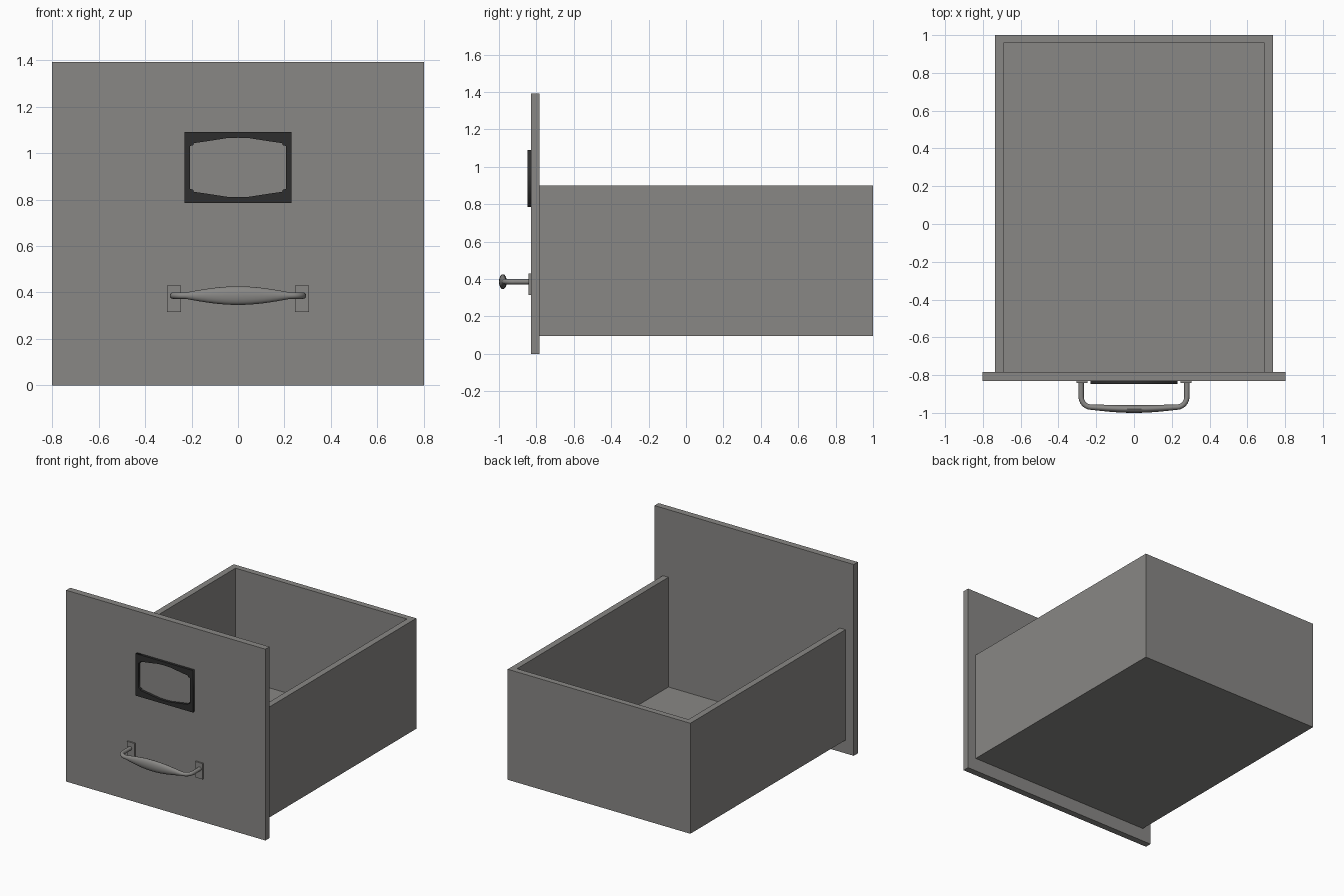
import bpy, bmesh, math
from mathutils import Vector

if "Cube" in bpy.data.objects:
    bpy.data.objects.remove(bpy.data.objects["Cube"])


def material(name, rgb):
    m = bpy.data.materials.new(name)
    m.diffuse_color = (*rgb, 1)
    m.use_nodes = True
    m.node_tree.nodes["Principled BSDF"].inputs["Base Color"].default_value = m.diffuse_color
    return m


GREY = material("warm_grey", (0.25, 0.245, 0.235))
DARK = material("charcoal", (0.027, 0.027, 0.027))


def add_mesh(name, bm, mat):
    bmesh.ops.recalc_face_normals(bm, faces=bm.faces)
    me = bpy.data.meshes.new(name)
    bm.to_mesh(me)
    bm.free()
    me.materials.append(mat)
    ob = bpy.data.objects.new(name, me)
    bpy.context.collection.objects.link(ob)
    return ob


def box(name, lo, hi, mat=GREY):
    bm = bmesh.new()
    bmesh.ops.create_cube(bm, size=1)
    for v in bm.verts:
        v.co = Vector([(a + b) / 2 + c * (b - a) for a, b, c in zip(lo, hi, v.co)])
    return add_mesh(name, bm, mat)


# Front panel and floor
box("front_panel", (-0.802, -0.83, 0), (0.802, -0.783, 1.392))
box("drawer_floor", (-0.69, -0.783, 0.096), (0.69, 0.957, 0.102))

# U-shaped drawer walls: plan outline extruded upwards
bm = bmesh.new()
plan = [(-0.735, -0.783), (-0.735, 1), (0.735, 1), (0.735, -0.783),
        (0.69, -0.783), (0.69, 0.957), (-0.69, 0.957), (-0.69, -0.783)]
low, high = [[bm.verts.new((x, y, z)) for x, y in plan] for z in (0.096, 0.9)]
for i in range(8):
    j = (i + 1) % 8
    bm.faces.new((low[i], low[j], high[j], high[i]))
for ring in (low, high):
    for a, b in ((0, 1), (1, 2), (2, 3)):
        bm.faces.new((ring[a], ring[b], ring[7 - b], ring[7 - a]))
add_mesh("drawer_walls", bm, GREY)

# Label frame: rectangle with a bowed, notched opening
quarter = [(0, .128), (.05, .126), (.1, .118), (.16, .109), (.19, .105),
           (.193, .096), (.207, .092)]
top = [(-x, z) for x, z in reversed(quarter[1:])] + quarter
opening = top + [(x, -z) for x, z in reversed(top)]
rect = [(-.23, .153), (.23, .153), (.23, -.153), (-.23, -.153)]
cu = bpy.data.curves.new("label_outline", 'CURVE')
cu.dimensions = '2D'
cu.fill_mode = 'BOTH'
cu.extrude = 0.009
for loop in (rect, opening):
    s = cu.splines.new('POLY')
    s.points.add(len(loop) - 1)
    for p, (x, z) in zip(s.points, loop):
        p.co = (x, z, 0, 1)
    s.use_cyclic_u = True
tmp = bpy.data.objects.new("label_outline", cu)
bpy.context.collection.objects.link(tmp)
bpy.context.view_layer.update()
me = bpy.data.meshes.new_from_object(tmp.evaluated_get(bpy.context.evaluated_depsgraph_get()))
bpy.data.objects.remove(tmp)
bm = bmesh.new()
bm.from_mesh(me)
bmesh.ops.remove_doubles(bm, verts=bm.verts, dist=1e-5)
for v in bm.verts:
    x, z, d = v.co
    v.co = (x, -0.839 + d, 0.938 + z)
frame = add_mesh("label_frame", bm, DARK)
frame.data.materials.clear()
frame.data.materials.append(DARK)
for p in frame.data.polygons:
    p.material_index = 0

# Handle mounting plates
for side, name in ((-1, "left"), (1, "right")):
    box(f"handle_plate_{name}", (side * 0.275 - 0.03, -0.841, 0.315),
        (side * 0.275 + 0.03, -0.829, 0.43))

# Handle bar: sections (x, y, half depth, half height) swept round the bend
half = [(0.28, -0.835, 0.014, 0.014), (0.28, -0.915, 0.014, 0.014)]
for i in range(1, 7):
    a = math.radians(15 * i)
    half.append((0.225 + 0.055 * math.cos(a), -0.915 - 0.055 * math.sin(a), 0.014, 0.014))
for i in range(1, 9):
    x = 0.225 * (1 - i / 8)
    k = math.cos(math.pi / 2 * x / 0.225)
    half.append((x, -0.970 - 0.009 * k, 0.014 + 0.007 * k, 0.014 + 0.026 * k))
path = half + [(-x, y, d, h) for x, y, d, h in reversed(half[:-1])]
bm = bmesh.new()
rings = []
for i, (x, y, d, h) in enumerate(path):
    p, q = path[max(i - 1, 0)], path[min(i + 1, len(path) - 1)]
    t = Vector((q[0] - p[0], q[1] - p[1], 0)).normalized()
    n = Vector((-t.y, t.x, 0))
    rings.append([bm.verts.new(Vector((x, y, 0.386)) + n * d * math.cos(a)
                               + Vector((0, 0, h * math.sin(a))))
                  for a in (math.tau * k / 16 for k in range(16))])
for r, s in zip(rings, rings[1:]):
    for k in range(16):
        bm.faces.new((r[k], r[(k + 1) % 16], s[(k + 1) % 16], s[k]))
bm.faces.new(rings[0])
bm.faces.new(rings[-1])
bar = add_mesh("handle_bar", bm, GREY)
bpy.context.view_layer.objects.active = bar
bar.select_set(True)
bpy.ops.object.shade_smooth_by_angle(angle=math.radians(40))
